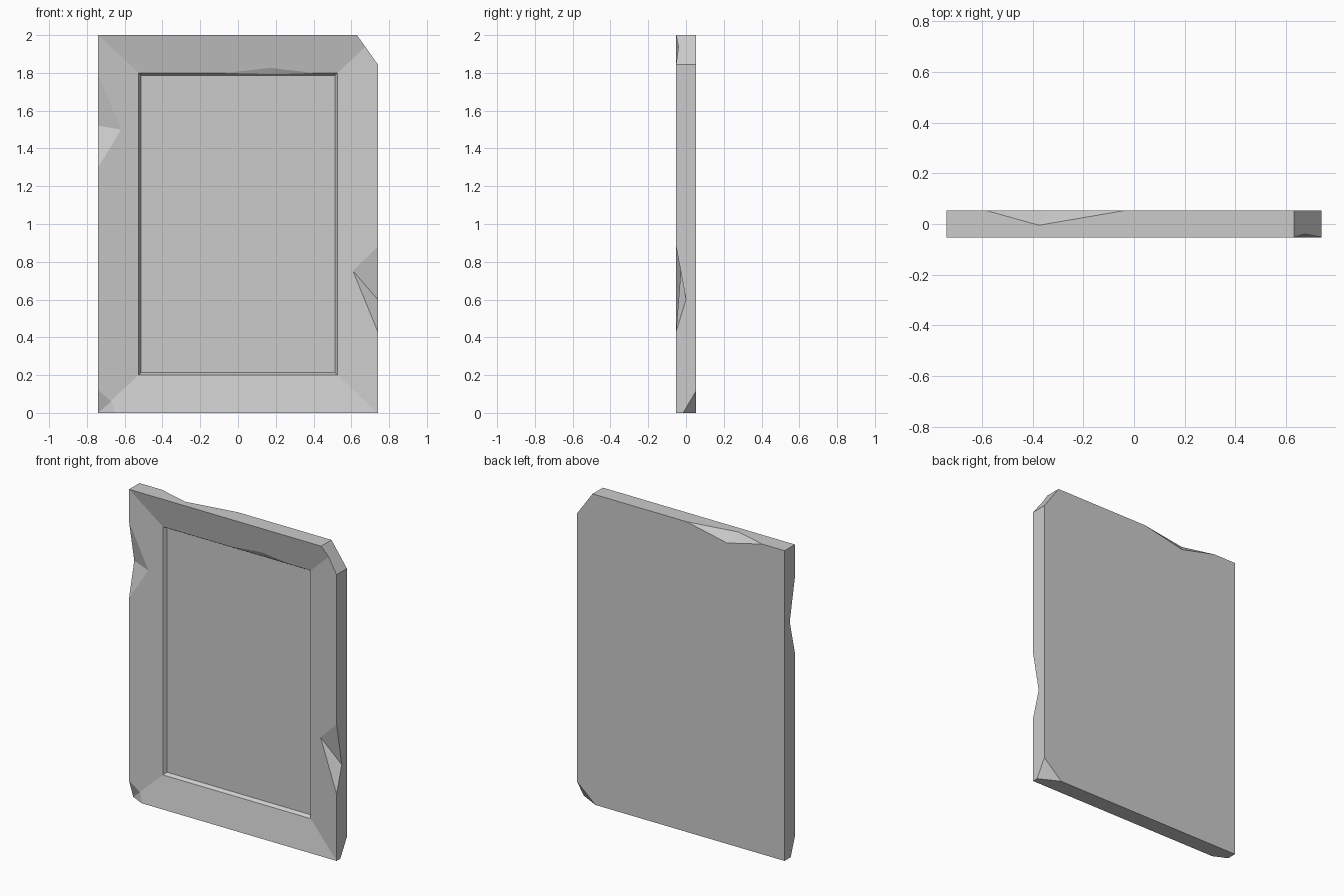
import bpy, bmesh
from mathutils import Vector

if "Cube" in bpy.data.objects:
    bpy.data.objects.remove(bpy.data.objects["Cube"], do_unlink=True)

stone = bpy.data.materials.new("pale grey stone")
stone.use_nodes = True
stone.diffuse_color = (0.6, 0.6, 0.6, 1)
stone.node_tree.nodes["Principled BSDF"].inputs["Base Color"].default_value = (0.6, 0.6, 0.6, 1)

W, T, IN = 0.74, 0.0525, -0.012   # half width, half thickness, depth of inner lip


def make_object(name, bm):
    bmesh.ops.recalc_face_normals(bm, faces=bm.faces)
    mesh = bpy.data.meshes.new(name)
    bm.to_mesh(mesh)
    bm.free()
    mesh.materials.append(stone)
    ob = bpy.data.objects.new(name, mesh)
    bpy.context.collection.objects.link(ob)
    return ob


# Slab with sloping mitred border and sunken panel: nested rectangular rings
bm = bmesh.new()
rings = []
for half, margin, y in ((W, 0, T), (W, 0, -T), (0.527, 0.2, IN), (0.514, 0.213, 0.01)):
    rings.append([bm.verts.new((x, y, z)) for x, z in (
        (-half, margin), (half, margin), (half, 2 - margin), (-half, 2 - margin))])
bm.faces.new(rings[0])
bm.faces.new(rings[-1])
for a, b in zip(rings, rings[1:]):
    for i in range(4):
        j = (i + 1) % 4
        bm.faces.new((a[i], a[j], b[j], b[i]))
slab = make_object("framed_slab", bm)


def slope(t):
    """Depth of the sloping border at distance t from the outer edge."""
    return -T + (IN + T) * t / 0.207


def chip(name, crease, outer):
    """Cut a broken piece whose facets meet at the crease points."""
    crease, outer = [Vector(p) for p in crease], [Vector(p) for p in outer]
    pivot = sum(crease, Vector()) / len(crease)
    bm = bmesh.new()
    for p in crease + outer:
        bm.verts.new(pivot + (p - pivot) * 1.2)
    bmesh.ops.convex_hull(bm, input=bm.verts)
    cutter = make_object(name, bm)
    cutter.hide_render = True
    mod = slab.modifiers.new(name, 'BOOLEAN')
    mod.operation, mod.solver, mod.object = 'DIFFERENCE', 'EXACT', cutter
    bpy.context.view_layer.objects.active = slab
    bpy.ops.object.modifier_apply(modifier=name)
    bpy.data.objects.remove(cutter, do_unlink=True)


# Notches along the edges
chip("right_edge_notch", [(-0.62, slope(0.12), 1.5), (-W, 0, 1.52)],
     [(-W, -T, 1.3), (-W, -T, 1.79)])
chip("left_edge_notch", [(0.61, slope(0.13), 0.75), (W, 0, 0.6)],
     [(W, -T, 0.43), (W, -T, 0.88)])
chip("back_top_notch", [(-0.33, T, 1.94), (-0.375, -0.005, 2)],
     [(-0.58, T, 2), (-0.04, T, 2)])
chip("inner_lip_notch", [(0.17, slope(0.17), 1.83), (0.2, 0, 1.793)],
     [(-0.07, IN, 1.8), (0.4, IN, 1.8)])

# Broken corners
chip("lower_right_corner", [(-0.67, slope(0.065), 0.062), (-W, -0.01, 0)],
     [(-W, -T, 0.12), (-0.65, -T, 0), (-W, -T, 0)])
chip("lower_back_corner", [(W, -0.015, 0), (W, T, 0.115), (0.61, T, 0)],
     [(W, T, 0)])
chip("upper_left_corner", [(x, y, z) for y in (-T, T) for x, z in ((0.63, 2), (W, 1.845))],
     [(W, -T, 2), (W, T, 2)])
